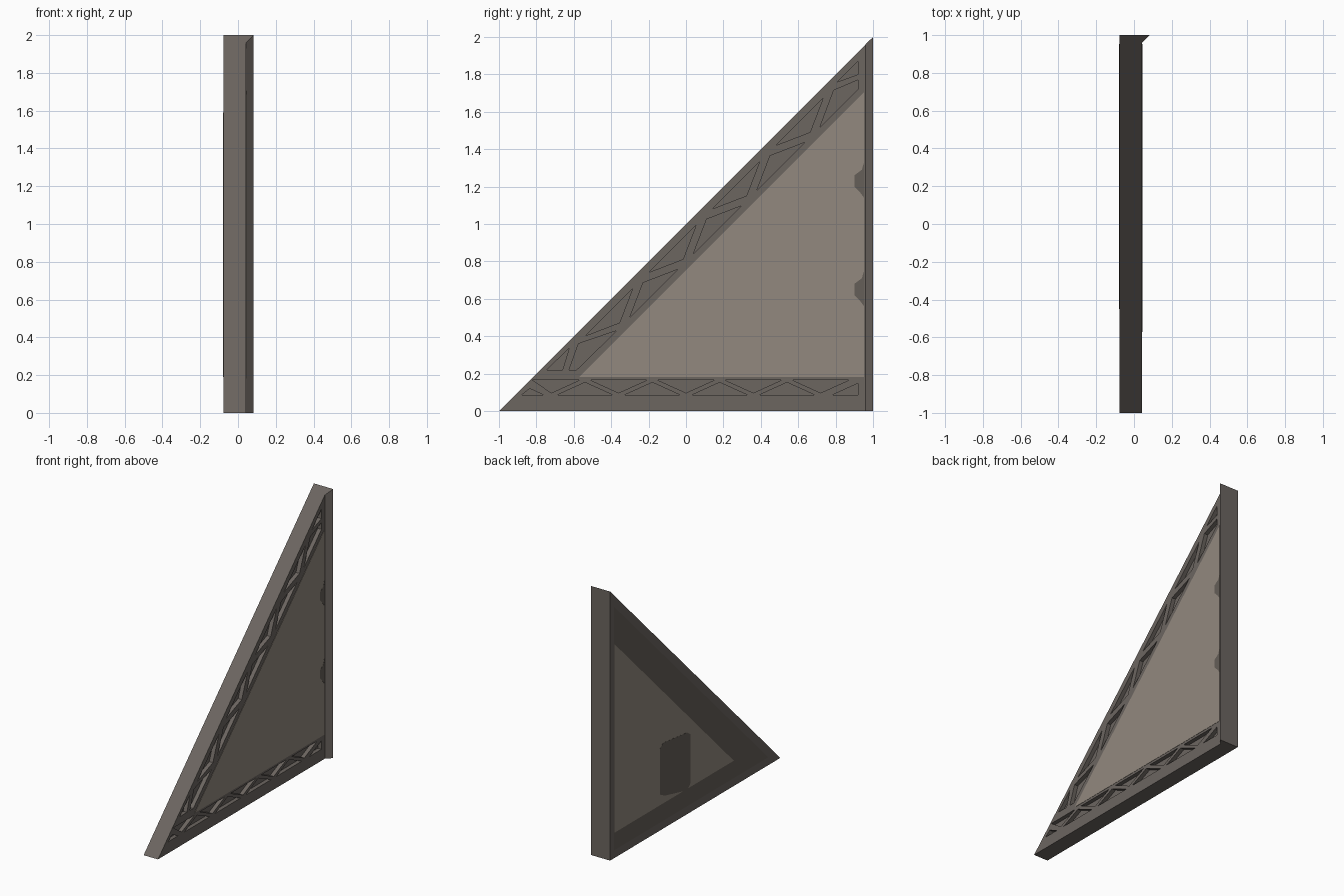
import bpy, bmesh, math
from mathutils import Matrix

if "Cube" in bpy.data.objects:
    bpy.data.objects.remove(bpy.data.objects["Cube"])

def material(name, rgb):
    m = bpy.data.materials.new(name)
    m.diffuse_color = (*rgb, 1)
    m.use_nodes = True
    m.node_tree.nodes["Principled BSDF"].inputs["Base Color"].default_value = m.diffuse_color
    return m

DARK = material("dark_metal", (0.15, 0.132, 0.118))
GRIME = material("grimy_metal", (0.13, 0.113, 0.098))
LIGHT = material("light_panel", (0.29, 0.25, 0.21))
R2 = math.sqrt(2)
FRONT, BACK = 0.042, -0.076

def tri(base, slope, right):
    """Right triangle inset from the base, the sloping edge and the upright edge."""
    return [(base - 1 + slope * R2, base), (right, base), (right, right + 1 - slope * R2)]

def slab(name, loops, x0, x1, mat):
    """Filled outline with holes in the y-z plane, extruded from x0 to x1."""
    cu = bpy.data.curves.new(name, 'CURVE')
    cu.dimensions = '2D'
    cu.fill_mode = 'BOTH'
    cu.extrude = (x1 - x0) / 2
    for pts in loops:
        sp = cu.splines.new('POLY')
        sp.points.add(len(pts) - 1)
        for p, (y, z) in zip(sp.points, pts):
            p.co = (y, z, 0, 1)
        sp.use_cyclic_u = True
    tmp = bpy.data.objects.new(name + "_curve", cu)
    bpy.context.collection.objects.link(tmp)
    dg = bpy.context.evaluated_depsgraph_get()
    me = bpy.data.meshes.new_from_object(tmp.evaluated_get(dg))
    bpy.data.objects.remove(tmp)
    me.transform(Matrix(((0, 0, 1, (x0 + x1) / 2), (1, 0, 0, 0), (0, 1, 0, 0), (0, 0, 0, 1))))
    finish(name, me, mat)

def finish(name, me, mat):
    """Weld, flat-shade and link a mesh."""
    bm = bmesh.new()
    bm.from_mesh(me)
    bmesh.ops.remove_doubles(bm, verts=bm.verts, dist=1e-5)
    bmesh.ops.recalc_face_normals(bm, faces=bm.faces)
    for f in bm.faces:
        f.smooth = False
        f.material_index = 0
    bm.to_mesh(me)
    bm.free()
    me.materials.clear()
    me.materials.append(mat)
    me.name = name
    bpy.context.collection.objects.link(bpy.data.objects.new(name, me))

def sloped(s, t):
    """s = distance along the slope from the low corner, t = depth inwards."""
    return (-1 + (s + t) / R2, (s - t) / R2)

# Triangular openings of the lower truss
holes = []
for i in range(5):
    c = -0.72 + 0.36 * i
    w = 0.10 if i == 0 else 0.15
    holes.append([(c - w, 0.165), (c + 0.15, 0.165), (c, 0.097)])
    if i < 4:
        holes.append([(c + 0.03, 0.085), (c + 0.33, 0.085), (c + 0.18, 0.153)])
holes.append([(-0.88, 0.085), (-0.76, 0.085), (-0.835, 0.12)])
holes.append([(0.78, 0.085), (0.92, 0.085), (0.92, 0.148)])

# Triangular openings of the sloping truss, with cut-off ones at both ends
for i in range(4):
    s = 0.79 + 0.48 * i
    holes.append([sloped(s - 0.18, 0.042), sloped(s + 0.18, 0.042), sloped(s, 0.122)])
    if i < 3:
        s += 0.24
        holes.append([sloped(s - 0.18, 0.14), sloped(s + 0.18, 0.14), sloped(s, 0.06)])
holes += [
    [(-0.745, 0.22), (-0.66, 0.22), (-0.625, 0.335)],
    [(-0.625, 0.22), (-0.585, 0.22), (-0.37, 0.43), (-0.575, 0.36)],
    [(0.715, 1.515), (0.92, 1.72), (0.92, 1.77), (0.79, 1.715)],
    [(0.81, 1.76), (0.92, 1.80), (0.92, 1.87)],
]

# Body: front skin with truss openings over a solid core
outer = tri(0, 0, 1)
slab("truss_frame", [outer] + holes, FRONT - 0.03, FRONT, DARK)
slab("wall_core", [outer], BACK, FRONT - 0.03, DARK)
slab("rear_border", [tri(0.06, 0.06, 0.955)], BACK - 0.002, BACK, GRIME)

# Light panel faces on both sides
slab("front_panel", [tri(0.182, 0.175, 0.952)], FRONT, FRONT + 0.002, LIGHT)
slab("rear_panel", [tri(0.19, 0.255, 0.952)], BACK - 0.003, BACK - 0.002, LIGHT)

# Worn patches
for i, z in enumerate((0.65, 1.23)):
    slab(f"edge_patch_{i}", [[(0.952, z - 0.09), (0.93, z - 0.06), (0.90, z - 0.03), (0.90, z + 0.03),
                              (0.94, z + 0.06), (0.952, z + 0.1)]], FRONT + 0.002, FRONT + 0.003, GRIME)
slab("rear_patch", [[(0.06, 0.22), (0.10, 0.18), (0.36, 0.24), (0.42, 0.27), (0.42, 0.61), (0.38, 0.64),
                     (0.10, 0.61), (0.06, 0.58)]], BACK - 0.004, BACK - 0.003, GRIME)

# Flared upright edge, mitred by the slope
bm = bmesh.new()
section = [(FRONT, 0.96), (0.082, 1.0), (FRONT, 1.0)]
low = [bm.verts.new((x, y, 0)) for x, y in section]
top = [bm.verts.new((x, y, y + 1)) for x, y in section]
bm.faces.new(low)
bm.faces.new(top)
for i in range(3):
    j = (i + 1) % 3
    bm.faces.new((low[i], low[j], top[j], top[i]))
me = bpy.data.meshes.new("edge_post")
bm.to_mesh(me)
bm.free()
finish("edge_post", me, DARK)
